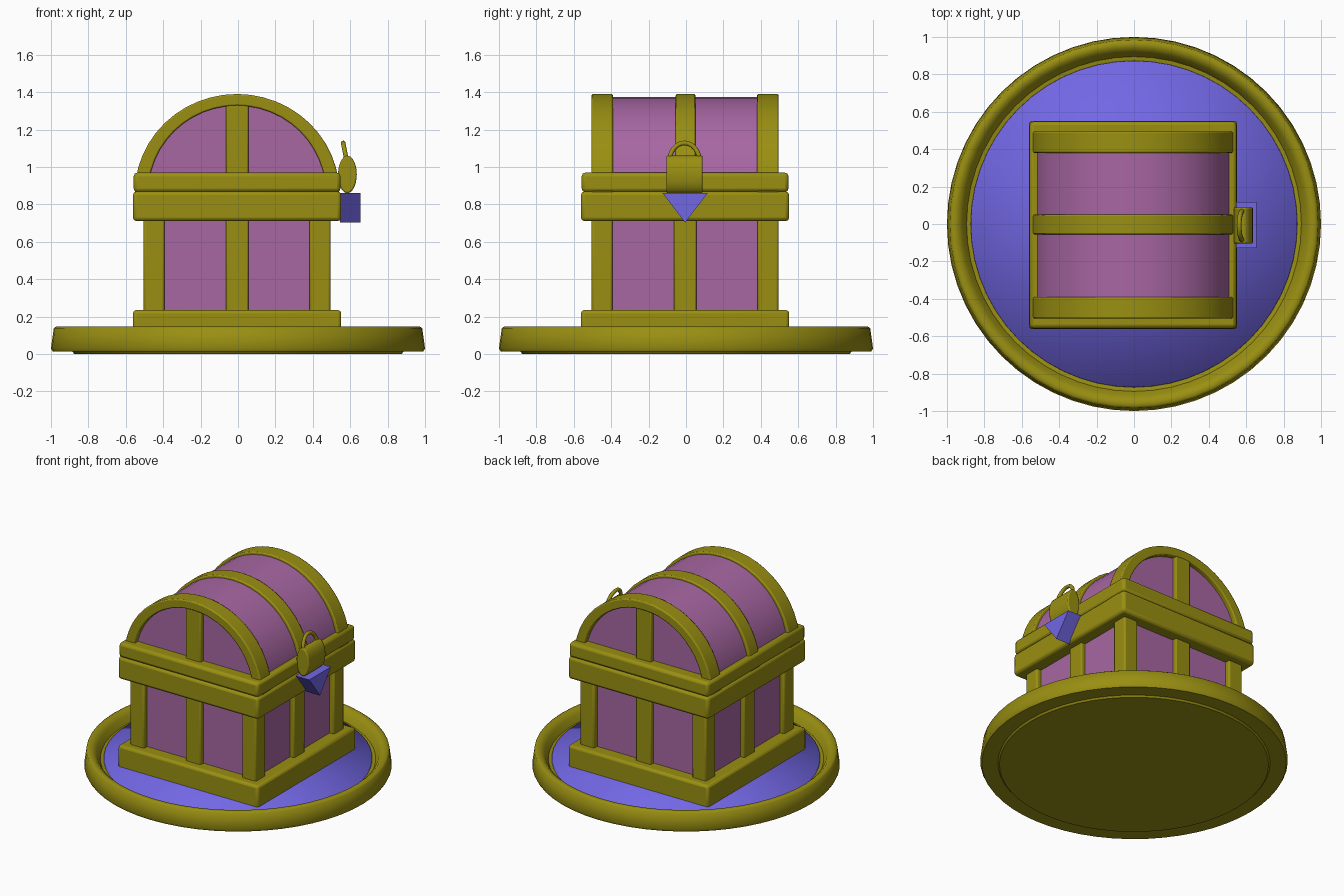
import bpy, bmesh, math
from mathutils import Matrix

cube = bpy.data.objects.get("Cube")
if cube:
    bpy.data.objects.remove(cube, do_unlink=True)


def material(name, rgb):
    m = bpy.data.materials.new(name)
    m.use_nodes = True
    m.diffuse_color = (*rgb, 1)
    m.node_tree.nodes["Principled BSDF"].inputs["Base Color"].default_value = (*rgb, 1)
    return m


GOLD = material("gold", (0.32, 0.275, 0.006))
PURPLE = material("purple", (0.39, 0.135, 0.365))
BLUE = material("blue", (0.17, 0.135, 0.78))
CX = -0.005  # chest centre in x and y


def finish(bm, name, mat, bevel=0.0, angle=35):
    bmesh.ops.recalc_face_normals(bm, faces=bm.faces)
    me = bpy.data.meshes.new(name)
    bm.to_mesh(me)
    bm.free()
    ob = bpy.data.objects.new(name, me)
    bpy.context.collection.objects.link(ob)
    me.materials.append(mat)
    if bevel:
        mod = ob.modifiers.new("soft_edges", 'BEVEL')
        mod.width, mod.segments = bevel, 2
    bpy.ops.object.select_all(action='DESELECT')
    ob.select_set(True)
    bpy.context.view_layer.objects.active = ob
    bpy.ops.object.shade_smooth_by_angle(angle=math.radians(angle))
    return ob


def box(name, mat, x, y, z, bevel=0.0):
    """Box from (low, high) pairs along each axis."""
    bm = bmesh.new()
    bmesh.ops.create_cube(bm, size=1)
    for v in bm.verts:
        for i, (lo, hi) in enumerate((x, y, z)):
            v.co[i] = lo if v.co[i] < 0 else hi
    return finish(bm, name, mat, bevel)


def square_box(name, mat, half, z, bevel=0.0):
    span = (CX - half, CX + half)
    return box(name, mat, span, span, z, bevel)


def arc(a, b, z0, n=24):
    return [(CX + a * math.cos(math.pi * i / n), z0 + b * math.sin(math.pi * i / n))
            for i in range(n + 1)]


def extrude_y(name, mat, quads, y0, y1, bevel=0.0):
    """Solid made by pushing touching x-z polygons along y."""
    bm = bmesh.new()
    for poly in quads:
        bm.faces.new([bm.verts.new((x, y0, z)) for x, z in poly])
    bmesh.ops.remove_doubles(bm, verts=bm.verts, dist=1e-5)
    geo = bmesh.ops.extrude_face_region(bm, geom=bm.faces[:], use_keep_orig=True)["geom"]
    moved = [g for g in geo if isinstance(g, bmesh.types.BMVert)]
    bmesh.ops.translate(bm, verts=moved, vec=(0, y1 - y0, 0))
    return finish(bm, name, mat, bevel)


# Round stand: lathed gold dish with a blue floor
profile = [(0, 0), (0.875, 0), (0.885, 0.012), (0.99, 0.012), (1, 0.03), (0.985, 0.138),
           (0.972, 0.147), (0.945, 0.145), (0.92, 0.122), (0.895, 0.075), (0.8, 0.06)]
bm = bmesh.new()
pts = [bm.verts.new((r, 0, z)) for r, z in profile]
edges = [bm.edges.new(p) for p in zip(pts, pts[1:])]
bmesh.ops.spin(bm, geom=pts + edges, cent=(0, 0, 0), axis=(0, 0, 1),
               angle=math.tau, steps=56, use_merge=True)
bmesh.ops.remove_doubles(bm, verts=bm.verts, dist=1e-4)
finish(bm, "stand_dish", GOLD, angle=50)

bm = bmesh.new()
bmesh.ops.create_cone(bm, cap_ends=True, cap_tris=True, segments=56, radius1=0.878,
                      radius2=0.872, depth=0.06, matrix=Matrix.Translation((0, 0, 0.055)))
finish(bm, "stand_floor", BLUE, angle=180)

# Chest body, plinth and the two stacked rim bands
square_box("plinth", GOLD, 0.557, (0.06, 0.235), 0.018)
square_box("body_panels", PURPLE, 0.465, (0.15, 0.8))
square_box("lower_rim", GOLD, 0.557, (0.71, 0.869), 0.02)
square_box("upper_rim", GOLD, 0.553, (0.865, 0.97), 0.02)

# Corner posts and centre posts on all four sides
out, w = 0.5, 0.113
for sx in (-1, 1):
    for sy in (-1, 1):
        spans = [tuple(sorted((CX + s * (out - w), CX + s * out))) for s in (sx, sy)]
        box("corner_post", GOLD, *spans, (0.2, 0.75), 0.012)
    mid = (CX - 0.06, CX + 0.06)
    side = tuple(sorted((CX + sx * 0.43, CX + sx * 0.497)))
    box("centre_post", GOLD, mid, side, (0.2, 0.75), 0.008)
    box("centre_post", GOLD, side, mid, (0.2, 0.75), 0.008)
    box("lid_end_post", GOLD, mid, side, (0.9, 1.35), 0.008)

# Barrel lid with three raised arches
Z0 = 0.86
extrude_y("lid_panels", PURPLE, [arc(0.525, 0.513, Z0)], CX - 0.465, CX + 0.465)
outer, inner = arc(0.547, 0.53, Z0), arc(0.475, 0.468, Z0)
ring = [(outer[i], outer[i + 1], inner[i + 1], inner[i]) for i in range(len(outer) - 1)]
for name, y0, y1 in (("front_arch", -0.505, -0.39), ("middle_arch", -0.055, 0.05),
                     ("back_arch", 0.38, 0.495)):
    extrude_y(name, GOLD, ring, y0, y1, 0.008)

# Padlock on the left side: blue wedge, rounded body, shackle
bm = bmesh.new()
tri = bm.faces.new([bm.verts.new((0.545, y, z)) for y, z in
                    ((-0.127, 0.862), (0.118, 0.862), (-0.005, 0.703))])
geo = bmesh.ops.extrude_face_region(bm, geom=[tri], use_keep_orig=True)["geom"]
bmesh.ops.translate(bm, verts=[g for g in geo if isinstance(g, bmesh.types.BMVert)],
                    vec=(0.11, 0, 0))
finish(bm, "lock_wedge", BLUE)

bm = bmesh.new()
bmesh.ops.create_cone(bm, cap_ends=True, segments=28, radius1=0.1, radius2=0.1, depth=0.195,
                      matrix=Matrix.Translation((0.585, -0.008, 0.96))
                      @ Matrix.Diagonal((0.5, 1, 1, 1)) @ Matrix.Rotation(math.pi / 2, 4, 'X'))
finish(bm, "lock_body", GOLD, 0.008)

curve = bpy.data.curves.new("lock_shackle", 'CURVE')
curve.dimensions = '3D'
curve.bevel_depth, curve.bevel_resolution = 0.013, 2
spline = curve.splines.new('POLY')
steps = 16
spline.points.add(steps)
for i, p in enumerate(spline.points):
    t = math.pi * i / steps
    rise = math.sin(t)
    p.co = (0.582 - 0.02 * rise, -0.008 + 0.08 * math.cos(t), 1.03 + 0.098 * rise, 1)
curve.materials.append(GOLD)
bpy.context.collection.objects.link(bpy.data.objects.new("lock_shackle", curve))
